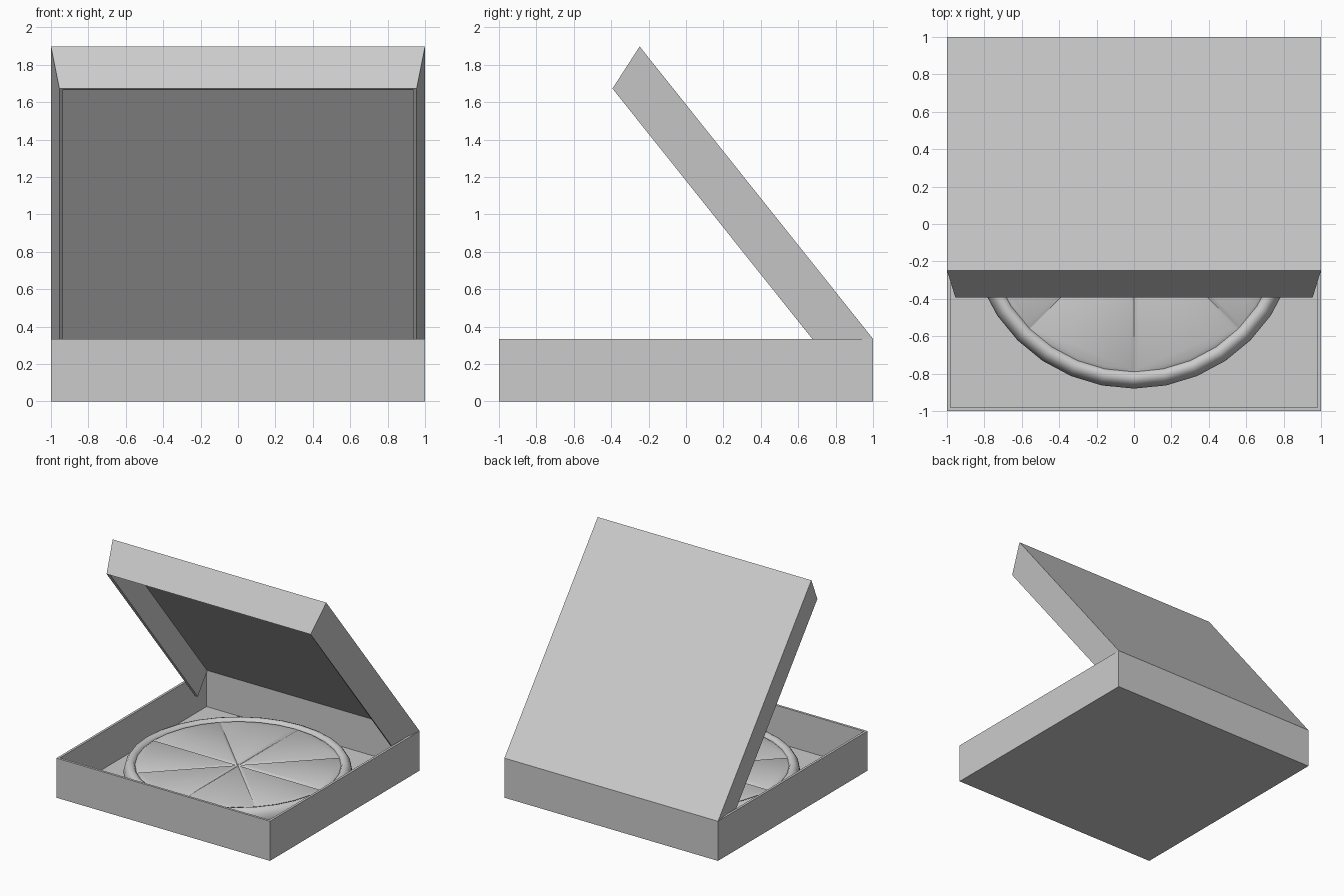
import bpy, bmesh, math
from mathutils import Vector, Matrix

if "Cube" in bpy.data.objects:
    bpy.data.objects.remove(bpy.data.objects["Cube"])


def finish(name, bm, smooth=False):
    mesh = bpy.data.meshes.new(name)
    bm.to_mesh(mesh)
    bm.free()
    obj = bpy.data.objects.new(name, mesh)
    bpy.context.collection.objects.link(obj)
    if smooth:
        bpy.ops.object.select_all(action='DESELECT')
        obj.select_set(True)
        bpy.context.view_layer.objects.active = obj
        bpy.ops.object.shade_smooth_by_angle(angle=math.radians(50))
    return obj


def open_cube(directions):
    # cube shell with the faces pointing along the given directions removed
    bm = bmesh.new()
    bmesh.ops.create_cube(bm, size=2)
    bm.normal_update()
    gone = [f for f in bm.faces
            if any(f.normal.dot(Vector(d)) > 0.9 for d in directions)]
    bmesh.ops.delete(bm, geom=gone, context='FACES')
    return bm


def cardboard(obj, thickness=0.02):
    mod = obj.modifiers.new("thickness", 'SOLIDIFY')
    mod.thickness = thickness
    mod.offset = -1
    mod.use_even_offset = True


H = 0.335

# Box tray, open at the top
bm = open_cube([(0, 0, 1)])
for v in bm.verts:
    v.co.z = H if v.co.z > 0 else 0
cardboard(finish("box_tray", bm))

# Lid: tapered side and front flaps, open at the hinge, swung up
bm = open_cube([(0, 0, -1), (0, 1, 0)])
for v in bm.verts:
    front = v.co.y < 0
    if v.co.z > 0:
        v.co.z = 0
    else:
        v.co = (v.co.x * 0.955, -0.915 if front else 0.99, -0.254)
    v.co.y -= 1
bm.transform(Matrix.Translation((0, 1, H)) @
             Matrix.Rotation(math.radians(-51.4), 4, 'X'))
cardboard(finish("box_lid", bm))

# Pizza crust: lathed rounded ring
profile = [(0.78, 0.02), (0.84, 0.025), (0.87, 0.06), (0.88, 0.1), (0.87, 0.145),
           (0.85, 0.175), (0.825, 0.185), (0.80, 0.177), (0.785, 0.15)]
bm = bmesh.new()
N = 32
rings = [[bm.verts.new((r * math.cos(2 * math.pi * i / N),
                        r * math.sin(2 * math.pi * i / N), z))
          for r, z in profile] for i in range(N)]
for i in range(N):
    a, b = rings[i], rings[(i + 1) % N]
    for j in range(len(profile)):
        k = (j + 1) % len(profile)
        bm.faces.new((a[j], b[j], b[k], a[k]))
bmesh.ops.recalc_face_normals(bm, faces=bm.faces)
finish("pizza_crust", bm, True)

# Eight slices: wedges with a raised, inset top
bm = bmesh.new()
for s in range(8):
    tip = bm.verts.new((0, 0, 0.157))
    arc = []
    for i in range(5):
        a = math.radians(45 * s + 11.25 * i)
        arc.append(bm.verts.new((0.795 * math.cos(a), 0.795 * math.sin(a), 0.157)))
    top = bm.faces.new([tip] + arc)
    top.normal_update()
    bmesh.ops.inset_region(bm, faces=[top], thickness=0.022, depth=0.013,
                           use_even_offset=True, use_boundary=True)
bmesh.ops.remove_doubles(bm, verts=bm.verts, dist=0.0001)
finish("pizza_slices", bm, True)
